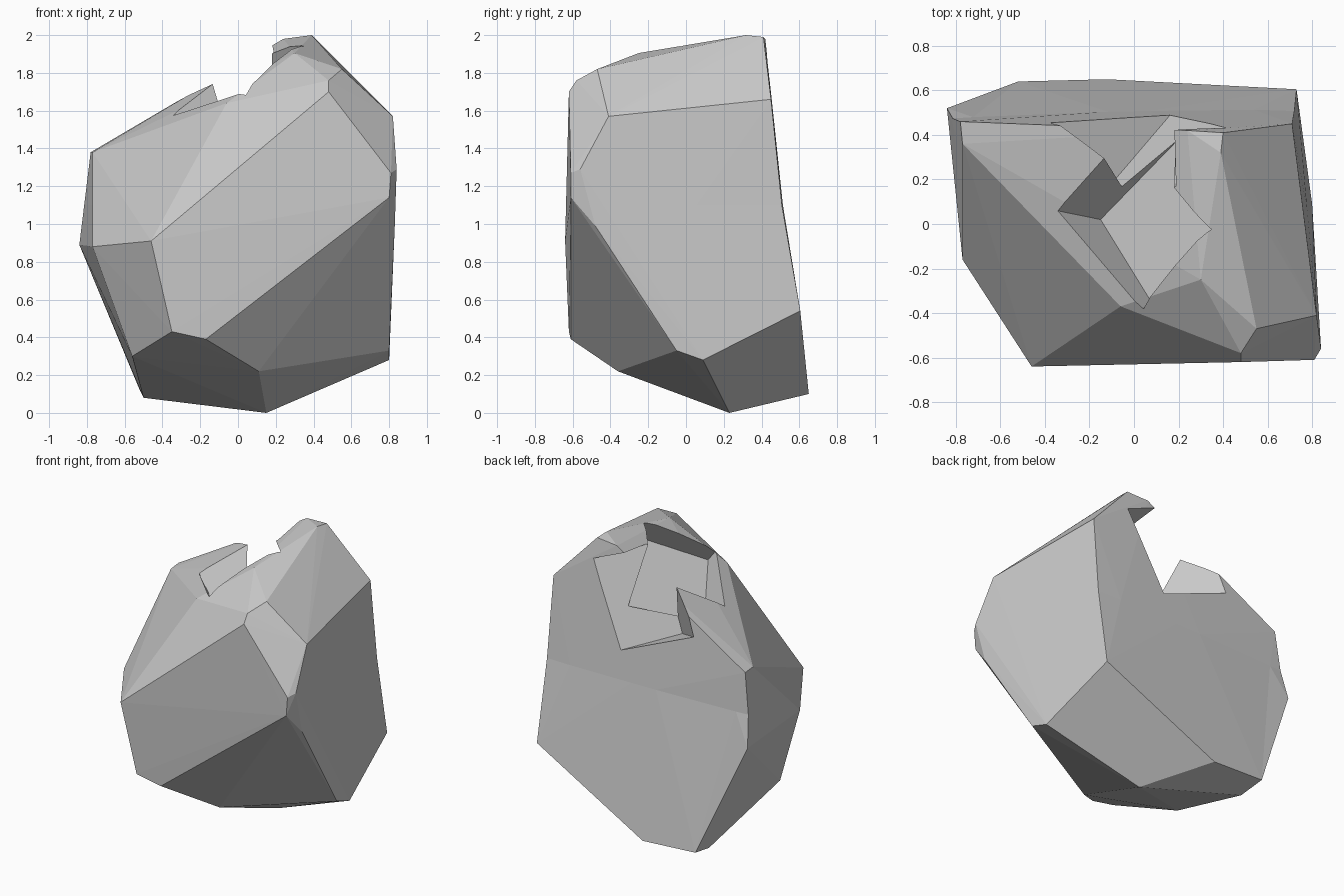
import bpy, bmesh
from mathutils import Vector

if "Cube" in bpy.data.objects:
    bpy.data.objects.remove(bpy.data.objects["Cube"])

# Corner points of the boulder before chipping
CORNERS = [
    (-.46, -.64, .91), (-.77, -.16, .88), (-.84, .52, .89), (-.78, .46, 1.38),
    (-.77, .36, 1.38), (-.06, -.37, 1.64), (.30, -.25, 1.905), (.24, .42, 1.98),
    (.39, .32, 2.0), (.40, .41, 1.99), (.55, -.47, 1.82), (.48, -.58, 1.76),
    (.48, -.62, 1.70), (.82, -.41, 1.57), (.71, .45, 1.66), (.84, -.56, 1.29),
    (.81, -.61, 1.27), (.80, -.61, 1.14), (.83, -.48, .99), (-.17, -.61, .39),
    (-.35, -.62, .43), (-.56, -.24, .30), (.11, -.36, .22), (.15, .23, 0),
    (.80, .09, .28), (.80, -.05, .33), (.73, .605, .54), (-.12, .65, .10),
    (-.52, .64, .12), (-.50, .46, .08),
]


def mesh_object(name, bm):
    mesh = bpy.data.meshes.new(name)
    bm.to_mesh(mesh)
    bm.free()
    obj = bpy.data.objects.new(name, mesh)
    bpy.context.collection.objects.link(obj)
    return obj


def hull(points):
    bm = bmesh.new()
    for p in points:
        bm.verts.new(p)
    out = bmesh.ops.convex_hull(bm, input=bm.verts[:])
    loose = {g for g in out["geom_interior"] + out["geom_unused"]
             if isinstance(g, bmesh.types.BMVert)}
    bmesh.ops.delete(bm, geom=list(loose), context='VERTS')
    bmesh.ops.recalc_face_normals(bm, faces=bm.faces[:])
    return bm


def box_cutter(name, corner, a, b, c):
    """Box spanned by three edge vectors from one corner."""
    pts = [Vector(corner) + i * a + j * b + k * c
           for i in (0, 1) for j in (0, 1) for k in (0, 1)]
    obj = mesh_object(name, hull(pts))
    obj.hide_render = True
    return obj


# Faceted body, with the back slightly hollowed
bm = hull(CORNERS)
bmesh.ops.bisect_plane(bm, geom=bm.verts[:] + bm.edges[:] + bm.faces[:],
                       plane_co=(0, 0, 1.1), plane_no=(0, 0, 1))
for v in bm.verts:
    if abs(v.co.z - 1.1) < 1e-4 and v.co.y > .4:
        v.co.y -= .02
bmesh.ops.triangulate(bm, faces=bm.faces[:])
boulder = mesh_object("boulder", bm)

# Block chipped out of the back ridge
e = Vector((-.64, -.75, .167)).normalized()
f = Vector((.26, -.045, .55))
f = (f - f.dot(e) * e).normalized()
g = e.cross(f)
if g.z < 0:
    g = -g
back_chip = box_cutter("back_chip", (.15, .475, 1.30), e * .39, f * .61, g * .62)
# carry the block slightly past the back face
for v in back_chip.data.vertices:
    if (v.co - Vector((.15, .475, 1.30))).dot(e) < .01:
        v.co -= e * .2

# Block chipped out of the crown
u = Vector((.34, .35, .215))
w = Vector((.19, -.48, .23))
w -= w.dot(u) / u.length_squared * u
n = w.cross(u).normalized()
crown_chip = box_cutter("crown_chip", (-.15, .02, 1.335), u, w, n * .58)

for cutter in (back_chip, crown_chip):
    mod = boulder.modifiers.new(cutter.name, 'BOOLEAN')
    mod.operation = 'DIFFERENCE'
    mod.solver = 'EXACT'
    mod.object = cutter
bpy.context.view_layer.objects.active = boulder
boulder.select_set(True)
for mod in list(boulder.modifiers):
    bpy.ops.object.modifier_apply(modifier=mod.name)
for cutter in (back_chip, crown_chip):
    bpy.data.objects.remove(cutter)
